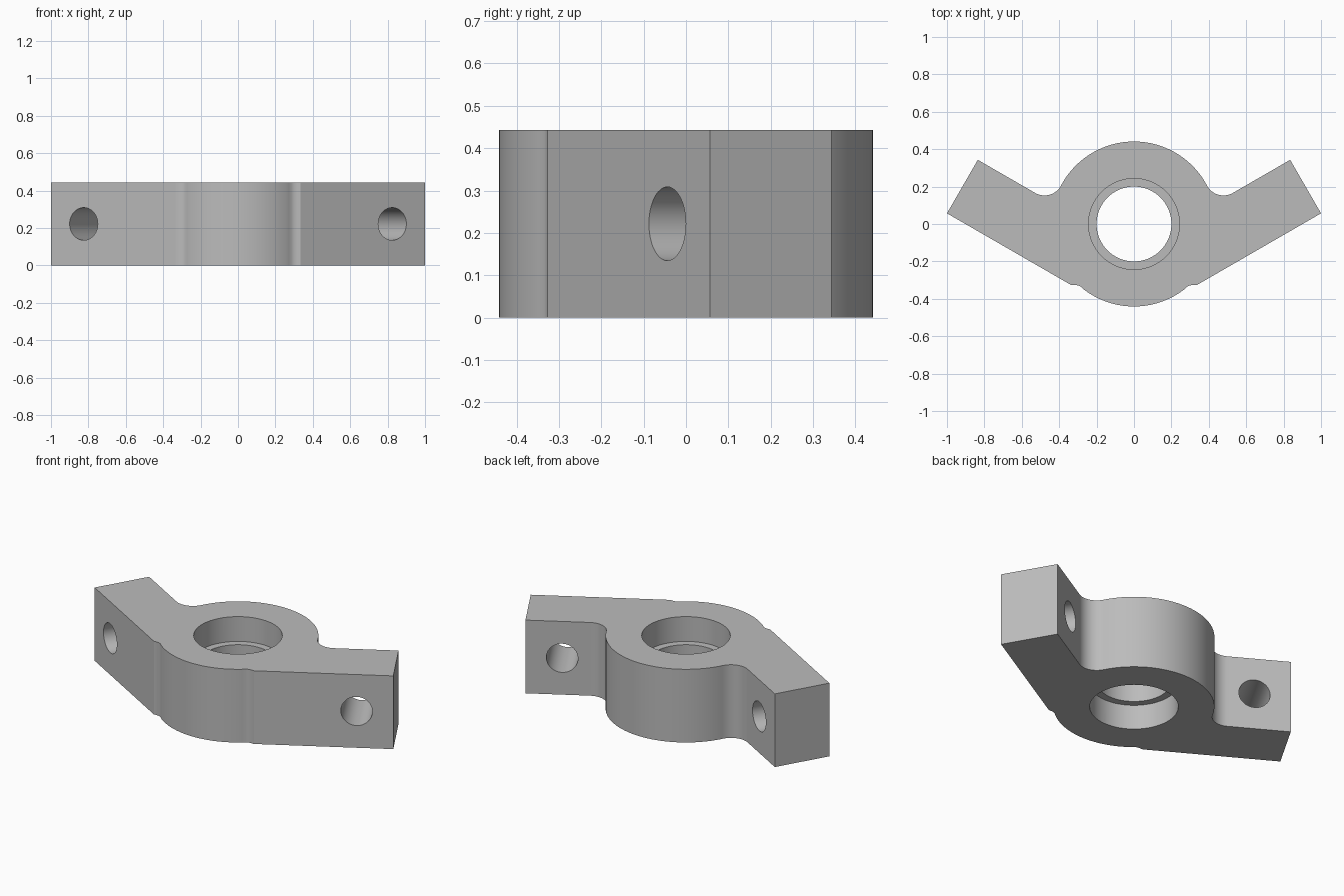
import bpy, bmesh, math
from mathutils import Vector

cube = bpy.data.objects.get("Cube")
if cube:
    bpy.data.objects.remove(cube)

HEIGHT = 0.443
HUB_R = 0.441
FILLET_R = 0.1
TILT = math.radians(30)
along = Vector((math.cos(TILT), math.sin(TILT)))    # arm direction
across = Vector((-math.sin(TILT), math.cos(TILT)))  # arm thickness direction
tip_front, tip_back = Vector((1, 0.057)), Vector((0.835, 0.343))

grey = bpy.data.materials.new("machined grey")
grey.use_nodes = True
colour = (0.5, 0.5, 0.5, 1)
grey.diffuse_color = colour
grey.node_tree.nodes["Principled BSDF"].inputs["Base Color"].default_value = colour


def arc(centre, radius, start, end, steps):
    return [centre + radius * Vector((math.cos(a), math.sin(a)))
            for a in (start + (end - start) * i / steps for i in range(steps + 1))]


def angle(v):
    return math.atan2(v.y, v.x)


def prism(name, outline, z0, z1):
    bm = bmesh.new()
    face = bm.faces.new([bm.verts.new((p.x, p.y, z0)) for p in outline])
    ext = bmesh.ops.extrude_face_region(bm, geom=[face])
    verts = [g for g in ext["geom"] if isinstance(g, bmesh.types.BMVert)]
    bmesh.ops.translate(bm, verts=verts, vec=(0, 0, z1 - z0))
    bmesh.ops.recalc_face_normals(bm, faces=bm.faces)
    mesh = bpy.data.meshes.new(name)
    bm.to_mesh(mesh)
    bm.free()
    mesh.materials.append(grey)
    obj = bpy.data.objects.new(name, mesh)
    bpy.context.collection.objects.link(obj)
    return obj


# Right half of the outline: hub front, small step, arm, back fillet, hub back
offset = across.dot(tip_back) + FILLET_R
reach = math.sqrt((HUB_R + FILLET_R) ** 2 - offset ** 2)
fillet = across * offset + along * reach
step = [Vector(p) for p in ((0.285, -0.335), (0.3, -0.328), (0.318, -0.326), (0.335, -0.327))]
half = arc(Vector((0, 0)), HUB_R, -math.pi / 2, math.radians(-52), 18)
half += step + [tip_front, tip_back]
half += arc(fillet, FILLET_R, angle(-across), angle(-fillet) - 2 * math.pi
            if angle(-fillet) > 0 else angle(-fillet), 16)
half += arc(Vector((0, 0)), HUB_R, angle(fillet), math.pi / 2, 32)[1:]
outline = half + [Vector((-p.x, p.y)) for p in reversed(half[1:-1])]
bracket = prism("bracket_body", outline, 0, HEIGHT)


def cut(cutter):
    cutter.hide_render = True
    mod = bracket.modifiers.new(cutter.name, "BOOLEAN")
    mod.operation, mod.solver, mod.object = "DIFFERENCE", "EXACT", cutter
    bpy.ops.object.select_all(action="DESELECT")
    bpy.context.view_layer.objects.active = bracket
    bracket.select_set(True)
    bpy.ops.object.modifier_apply(modifier=mod.name)
    bpy.data.objects.remove(cutter)


def circle(radius, steps):
    return arc(Vector((0, 0)), radius, 0, 2 * math.pi, steps)[:-1]


# Centre bore with a bearing seat at each end, leaving a lip between
cut(prism("bore", circle(0.2, 72), -0.1, HEIGHT + 0.1))
cut(prism("lower_seat", circle(0.243, 72), -0.1, 0.15))
cut(prism("upper_seat", circle(0.243, 72), HEIGHT - 0.15, HEIGHT + 0.1))

# Bolt hole square through each arm
for side, name in ((1, "left_bolt_hole"), (-1, "right_bolt_hole")):
    hole = prism(name, circle(0.087, 48), -0.5, 0.5)
    hole.rotation_euler = (math.pi / 2, 0, side * TILT)
    hole.location = (side * 0.825, -0.044, HEIGHT / 2)
    bpy.context.view_layer.update()
    cut(hole)

bpy.ops.object.shade_smooth_by_angle(angle=math.radians(28))
